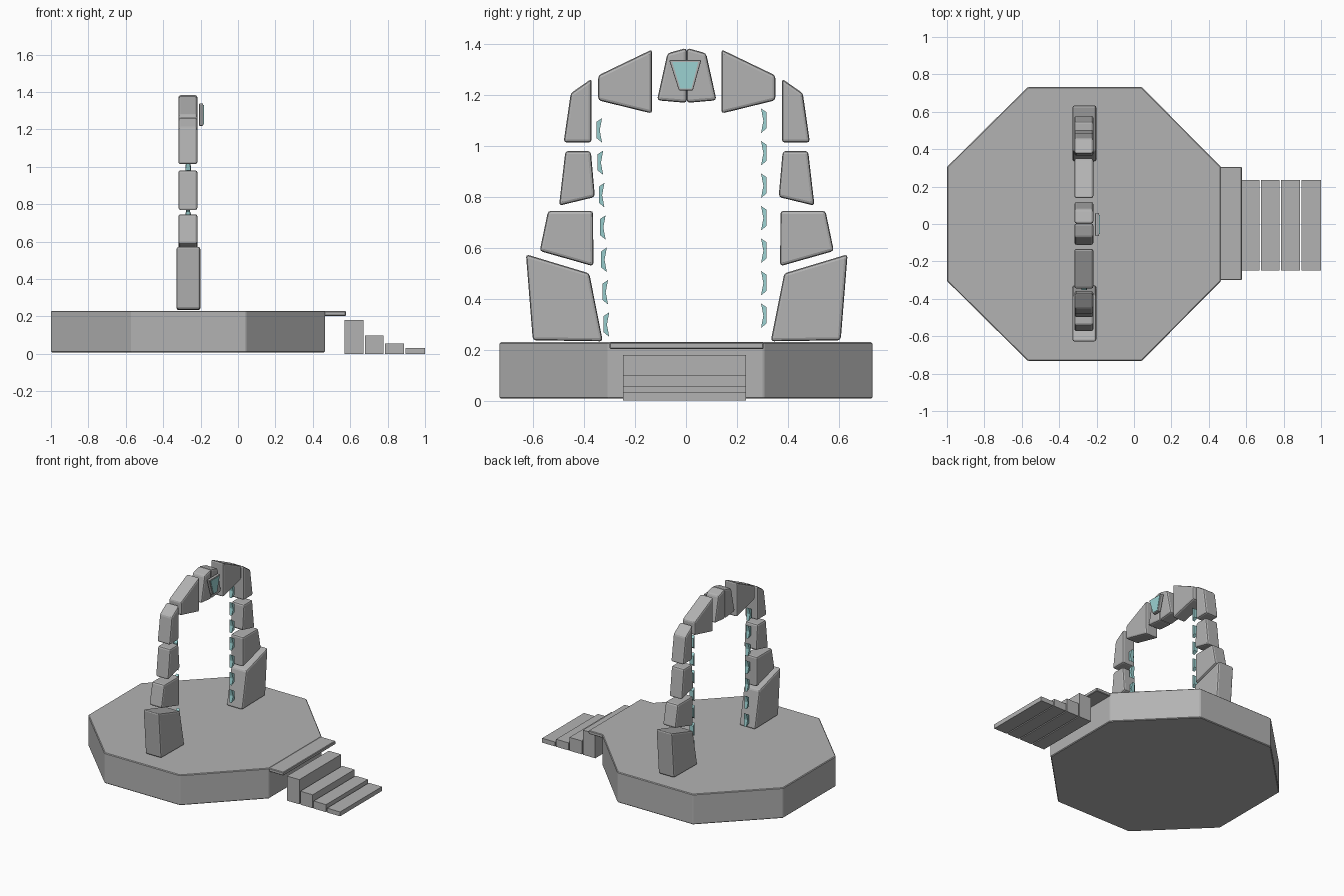
import bpy, bmesh

if "Cube" in bpy.data.objects:
    bpy.data.objects.remove(bpy.data.objects["Cube"])

def material(name, rgb):
    m = bpy.data.materials.new(name)
    m.diffuse_color = (*rgb, 1)
    m.use_nodes = True
    m.node_tree.nodes["Principled BSDF"].inputs["Base Color"].default_value = m.diffuse_color
    return m

STONE = material("grey stone", (0.45, 0.45, 0.45))
CRYSTAL = material("teal crystal", (0.33, 0.64, 0.64))

def prism(name, rings, mat, bevel=0.0, segments=2):
    """Solid spanning two matching rings of 3D points."""
    bm = bmesh.new()
    a, b = [[bm.verts.new(p) for p in ring] for ring in rings]
    n = len(a)
    bm.faces.new(a)
    bm.faces.new(b[::-1])
    for i in range(n):
        j = (i + 1) % n
        bm.faces.new((a[j], a[i], b[i], b[j]))
    bmesh.ops.recalc_face_normals(bm, faces=bm.faces[:])
    if bevel:
        bmesh.ops.bevel(bm, geom=bm.edges[:], offset=bevel, segments=segments,
                        profile=0.5, affect='EDGES')
    me = bpy.data.meshes.new(name)
    bm.to_mesh(me)
    bm.free()
    me.materials.append(mat)
    ob = bpy.data.objects.new(name, me)
    bpy.context.collection.objects.link(ob)
    return ob

def slab_x(name, outline, x0, x1, mat, bevel=0.0):
    """Extrude a (y, z) outline along x."""
    return prism(name, [[(x, y, z) for y, z in outline] for x in (x0, x1)], mat, bevel)

def slab_z(name, outline, z0, z1, mat, bevel=0.0):
    """Extrude an (x, y) outline along z."""
    return prism(name, [[(x, y, z) for x, y in outline] for z in (z0, z1)], mat, bevel, 1)

# Octagonal platform and its landing ledge
half = [(-1, 0.305), (-0.568, 0.732), (0.042, 0.732), (0.465, 0.305)]
slab_z("platform", half + [(x, -y) for x, y in half[::-1]], 0.008, 0.23, STONE, 0.005)
slab_z("landing_ledge", [(0.44, -0.3), (0.577, -0.3), (0.577, 0.305), (0.44, 0.305)],
       0.203, 0.228, STONE, 0.004)

# Detached steps
for i, top in enumerate((0.18, 0.098, 0.055, 0.032)):
    x0 = 0.57 + i * 0.1083
    x1 = x0 + 0.1 if i < 3 else 1.0
    slab_z(f"step_{i + 1}", [(x0, -0.248), (x1, -0.248), (x1, 0.236), (x0, 0.236)],
           0.0, top, STONE)

# Floating arch stones, mirrored about the arch centre
ARCH_Y = 0.003
stones = {
    "arch_foot": [(0.33, 0.233), (0.605, 0.237), (0.632, 0.575), (0.383, 0.5)],
    "lower_stone": [(0.367, 0.528), (0.578, 0.588), (0.545, 0.746), (0.368, 0.746)],
    "middle_stone": [(0.361, 0.8), (0.502, 0.766), (0.477, 0.981), (0.377, 0.981)],
    "upper_stone": [(0.374, 1.014), (0.484, 1.014), (0.456, 1.208), (0.374, 1.265)],
    "shoulder_stone": [(0.136, 1.128), (0.348, 1.18), (0.348, 1.278), (0.136, 1.38)],
    "keystone_half": [(0.0, 1.17), (0.117, 1.18), (0.076, 1.365), (0.0, 1.386)],
}
for name, outline in stones.items():
    x0, x1 = (-0.329, -0.201) if name == "arch_foot" else (-0.319, -0.217)
    for side, s in (("right", 1), ("left", -1)):
        slab_x(f"{name}_{side}", [(ARCH_Y + s * y, z) for y, z in outline],
               x0, x1, STONE, 0.012)

# Keystone gem: grey backing with a teal face
slab_x("gem_setting", [(-0.066, 1.338), (0.06, 1.338), (0.027, 1.219), (-0.028, 1.219)],
       -0.208, -0.186, STONE, 0.004)
slab_x("gem_face", [(-0.054, 1.331), (0.048, 1.331), (0.021, 1.226), (-0.022, 1.226)],
       -0.19, -0.183, CRYSTAL)

# Crescent crystals lining the inside of the arch: (y offset, z offset, half width)
crescent = [(-0.009, 0.048, 0.009), (0.0, 0.0, 0.015), (-0.009, -0.048, 0.009),
            (0.013, -0.03, 0.015), (0.013, 0.033, 0.015)]
for i in range(7):
    for side, s, y0, z0 in (("right", 1, 0.304, 1.1 - i * 0.1277),
                            ("left", -1, -0.339 + i * 0.0047, 1.062 - i * 0.1272)):
        rings = [[(-0.267 + e * w, y0 + s * y, z0 + z) for y, z, w in crescent]
                 for e in (-1, 1)]
        prism(f"crystal_{side}_{i + 1}", rings, CRYSTAL)
